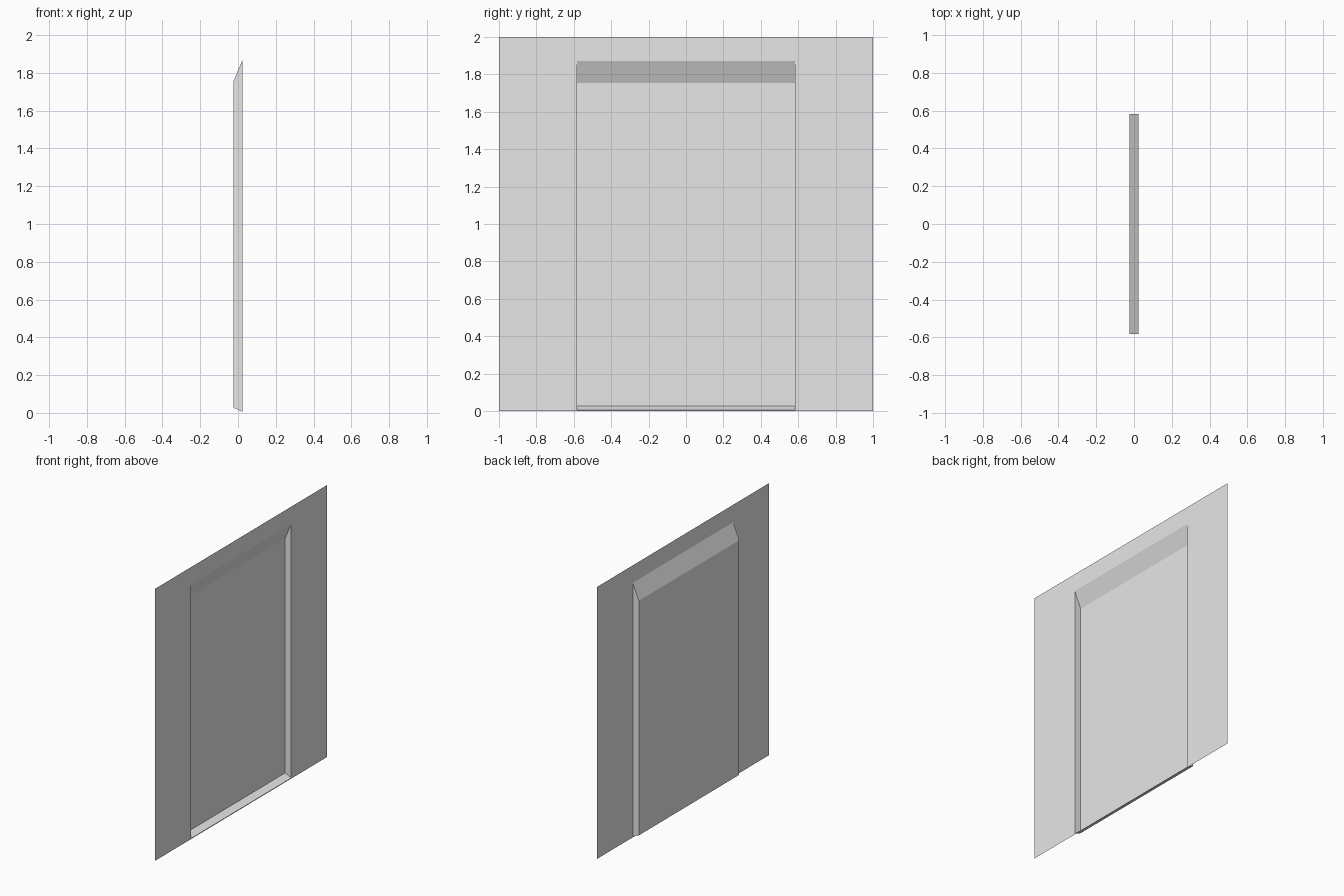
import bpy
import bmesh

cube = bpy.data.objects.get("Cube")
if cube:
    bpy.data.objects.remove(cube, do_unlink=True)

# Single plain grey finish
grey = bpy.data.materials.new("light_grey")
grey.use_nodes = True
grey.diffuse_color = (0.8, 0.8, 0.8, 1)
grey.node_tree.nodes["Principled BSDF"].inputs["Base Color"].default_value = (0.8, 0.8, 0.8, 1)

WALL_X, BACK_X = 0.025, -0.025        # wall plane and back of the niche
HALF = 1.0                            # half width of the wall
NICHE = 0.583                         # half width of the niche
WALL_TOP = 2.0
OPEN_LOW, OPEN_TOP = 0.005, 1.872     # opening in the wall plane
BACK_LOW, BACK_TOP = 0.028, 1.753     # narrower back panel


def make_part(name, faces):
    """Build an open sheet from a list of corner loops."""
    mesh = bpy.data.meshes.new(name)
    bm = bmesh.new()
    for loop in faces:
        bm.faces.new([bm.verts.new(co) for co in loop])
    bmesh.ops.remove_doubles(bm, verts=bm.verts, dist=0.0001)
    bm.to_mesh(mesh)
    bm.free()
    mesh.materials.append(grey)
    obj = bpy.data.objects.new(name, mesh)
    bpy.context.collection.objects.link(obj)
    return obj


def wall_rect(y0, y1, z0, z1):
    return [(WALL_X, y0, z0), (WALL_X, y1, z0), (WALL_X, y1, z1), (WALL_X, y0, z1)]


# Thin wall sheet around the opening: two sides, header and bottom lip
make_part("wall_panel", [
    wall_rect(-HALF, -NICHE, 0, WALL_TOP),
    wall_rect(NICHE, HALF, 0, WALL_TOP),
    wall_rect(-NICHE, NICHE, OPEN_TOP, WALL_TOP),
    wall_rect(-NICHE, NICHE, 0, OPEN_LOW),
])

# Niche: sloped sill, back and sloped head swept across the width, plus cheeks
profile = [(WALL_X, OPEN_LOW), (BACK_X, BACK_LOW), (BACK_X, BACK_TOP), (WALL_X, OPEN_TOP)]
right = [(x, -NICHE, z) for x, z in profile]
left = [(x, NICHE, z) for x, z in profile]
strips = [[right[i], left[i], left[i + 1], right[i + 1]] for i in range(3)]
make_part("recessed_niche", strips + [right, left[::-1]])
